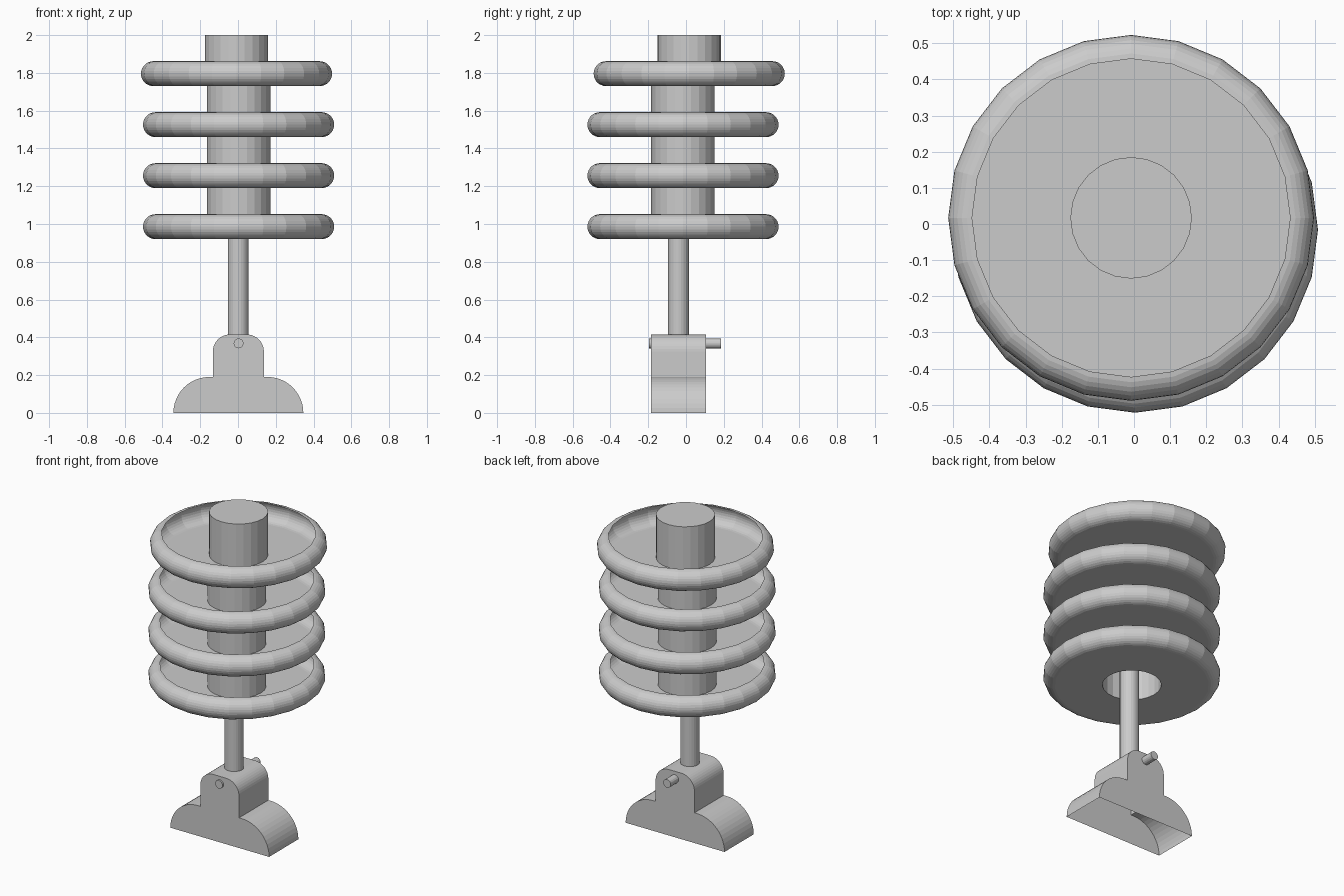
import bpy, bmesh
from math import pi, sin, cos, radians
from mathutils import Matrix

if "Cube" in bpy.data.objects:
    bpy.data.objects.remove(bpy.data.objects["Cube"])


def make_object(name, bm, location=(0, 0, 0)):
    bmesh.ops.remove_doubles(bm, verts=bm.verts, dist=0.0001)
    bmesh.ops.recalc_face_normals(bm, faces=bm.faces)
    mesh = bpy.data.meshes.new(name)
    bm.to_mesh(mesh)
    bm.free()
    obj = bpy.data.objects.new(name, mesh)
    obj.location = location
    bpy.context.collection.objects.link(obj)
    return obj


def lathe(name, profile, location, sides=24):
    """Revolve an (r, z) profile about z."""
    bm = bmesh.new()
    rings = []
    for r, z in profile:
        rings.append([bm.verts.new((r * cos(2 * pi * i / sides),
                                    r * sin(2 * pi * i / sides), z))
                      for i in range(sides)])
    for a, b in zip(rings, rings[1:]):
        for i in range(sides):
            j = (i + 1) % sides
            bm.faces.new((a[i], a[j], b[j], b[i]))
    if name.startswith("sleeve") or name == "rod":
        bm.faces.new(rings[-1])
    return make_object(name, bm, location)


def arc(cx, cz, r, start, end, steps):
    return [(cx + r * cos(radians(start + (end - start) * i / steps)),
             cz + r * sin(radians(start + (end - start) * i / steps)))
            for i in range(steps + 1)]


# Four stacked units: open-topped dish with a rounded rim, and a capped sleeve
PITCH, BOTTOM = 0.27, 0.92
dish_profile = [(0.168, 0)] + arc(0.44, 0.066, 0.066, -90, 90, 14)
for n in range(4):
    x, y = (-0.008, 0.017) if n == 3 else (0.003, -0.016)
    place = (x, y, BOTTOM + n * PITCH)
    lathe(f"dish_{n + 1}", dish_profile, place)
    lathe(f"sleeve_{n + 1}", [(0.168, 0), (0.168, PITCH)], place)

# Central rod
lathe("rod", [(0.055, 0.41), (0.055, 1.18)], (0.001, -0.04, 0))

# Foot bracket: rounded stepped outline, extruded and open underneath
half = arc(0.154, 0, 0.19, 0, 90, 12) + [(0.135, 0.19)] + arc(0.045, 0.325, 0.09, 0, 90, 10)
outline = half + [(-x, z) for x, z in reversed(half)]
bm = bmesh.new()
front = [bm.verts.new((x, -0.185, z)) for x, z in outline]
back = [bm.verts.new((x, 0.106, z)) for x, z in outline]
bm.faces.new(front)
bm.faces.new(back)
for i in range(len(outline) - 1):
    bm.faces.new((front[i], front[i + 1], back[i + 1], back[i]))
make_object("foot_bracket", bm, (0.002, 0, 0))

# Pivot pin through the bracket
bm = bmesh.new()
bmesh.ops.create_cone(bm, cap_ends=True, segments=16, radius1=0.026, radius2=0.026,
                      depth=0.38, matrix=Matrix.Rotation(pi / 2, 4, 'X'))
make_object("pivot_pin", bm, (0.003, -0.005, 0.368))
